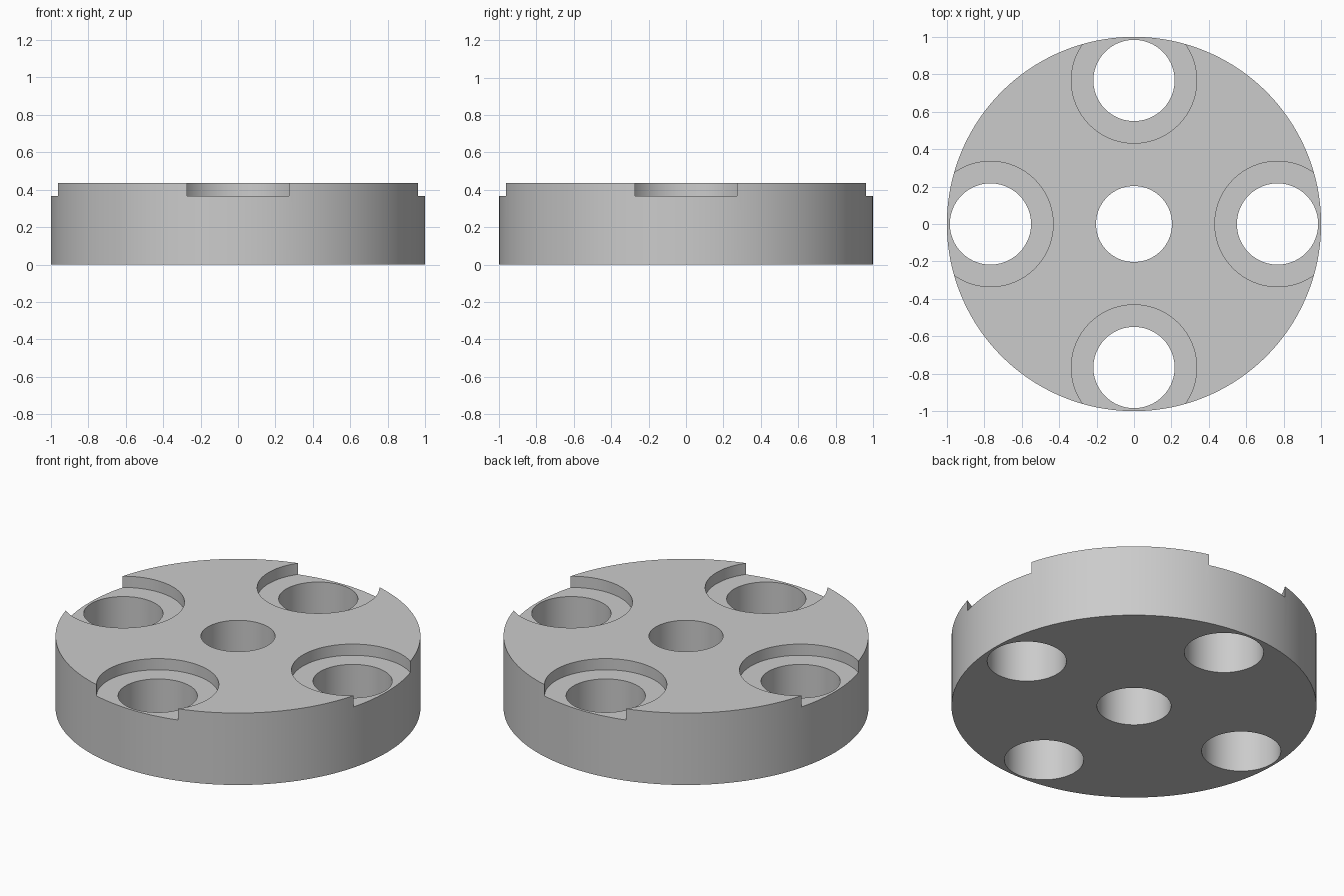
import bpy
import math

cube = bpy.data.objects.get("Cube")
if cube:
    bpy.data.objects.remove(cube, do_unlink=True)

HEIGHT = 0.435
RECESS_FLOOR = 0.367
BOLT_CIRCLE = 0.767

grey = bpy.data.materials.new("plain grey")
grey.use_nodes = True
colour = (0.6, 0.6, 0.6, 1)
grey.diffuse_color = colour
grey.node_tree.nodes["Principled BSDF"].inputs["Base Color"].default_value = colour


def cylinder(name, radius, bottom, top, x=0, y=0, sides=96):
    bpy.ops.mesh.primitive_cylinder_add(
        vertices=sides, radius=radius, depth=top - bottom,
        location=(x, y, (bottom + top) / 2))
    obj = bpy.context.object
    obj.name = name
    obj.data.materials.append(grey)
    return obj


def cut(target, cutter):
    mod = target.modifiers.new("cut", 'BOOLEAN')
    mod.operation = 'DIFFERENCE'
    mod.solver = 'EXACT'
    mod.object = cutter
    bpy.ops.object.select_all(action='DESELECT')
    target.select_set(True)
    bpy.context.view_layer.objects.active = target
    bpy.ops.object.modifier_apply(modifier=mod.name)
    bpy.data.objects.remove(cutter, do_unlink=True)


# Main disc with a centre bore
disc = cylinder("flange_disc", 1, 0, HEIGHT, sides=160)
cut(disc, cylinder("centre_bore", 0.203, -0.2, HEIGHT + 0.2))

# Four through holes, each in a shallow recess that opens through the rim
for i in range(4):
    angle = i * math.pi / 2
    x, y = BOLT_CIRCLE * math.cos(angle), BOLT_CIRCLE * math.sin(angle)
    cut(disc, cylinder("recess", 0.335, RECESS_FLOOR, HEIGHT + 0.2, x, y))
    cut(disc, cylinder("bolt_hole", 0.217, -0.2, HEIGHT + 0.2, x, y))

# Smooth walls, crisp edges
bpy.ops.object.shade_smooth_by_angle(angle=math.radians(30))
